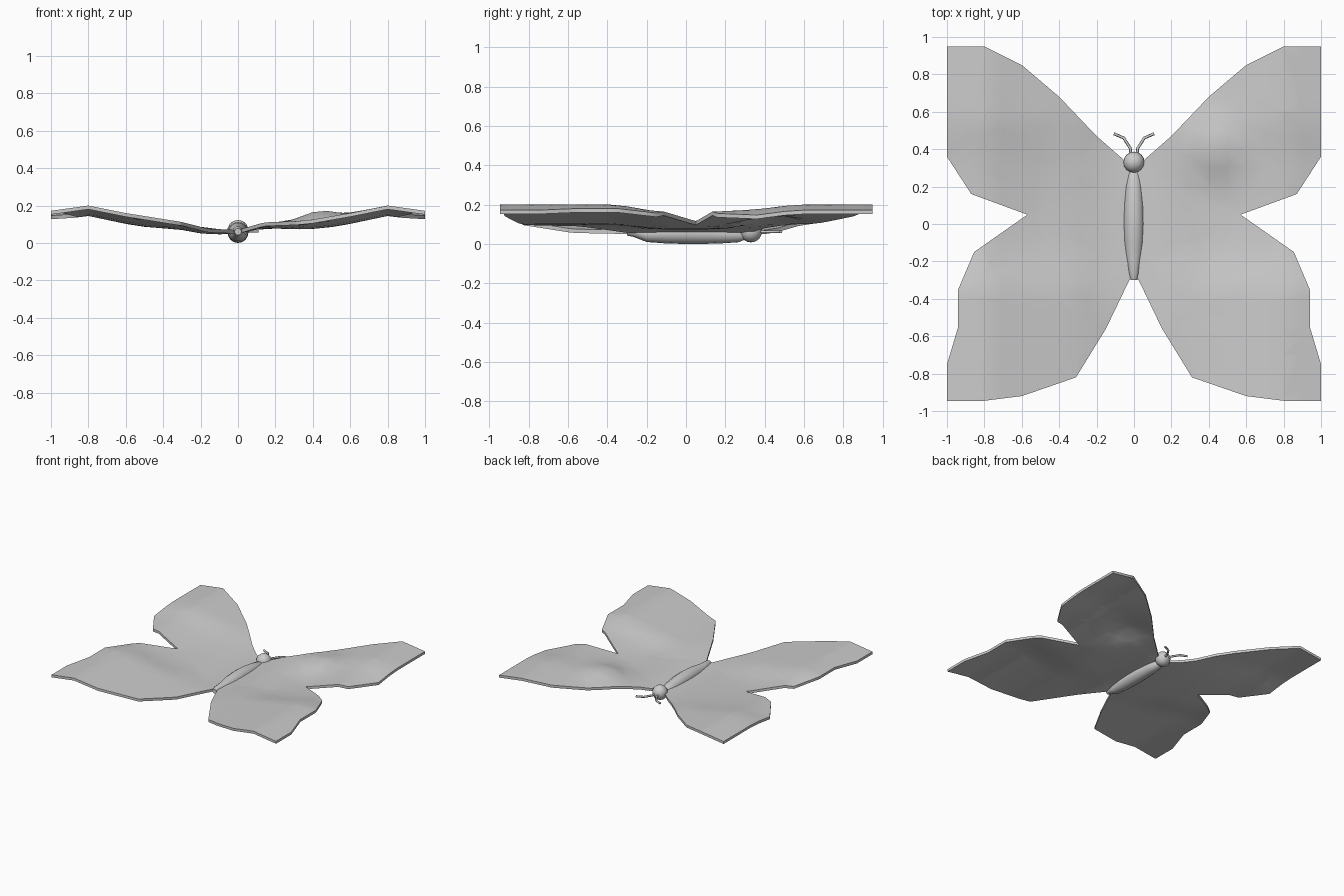
import bpy, bmesh, math
from mathutils import Vector, Matrix

if "Cube" in bpy.data.objects:
    bpy.data.objects.remove(bpy.data.objects["Cube"])


def interp(pts, v):
    """Piecewise-linear lookup."""
    if v <= pts[0][0]:
        return pts[0][1]
    for (a, p), (b, q) in zip(pts, pts[1:]):
        if v <= b:
            return p + (q - p) * (v - a) / (b - a)
    return pts[-1][1]


def finish(name, bm, angle=30):
    bmesh.ops.recalc_face_normals(bm, faces=bm.faces)
    me = bpy.data.meshes.new(name)
    bm.to_mesh(me)
    bm.free()
    ob = bpy.data.objects.new(name, me)
    bpy.context.collection.objects.link(ob)
    bpy.ops.object.select_all(action='DESELECT')
    ob.select_set(True)
    bpy.context.view_layer.objects.active = ob
    bpy.ops.object.shade_smooth_by_angle(angle=math.radians(angle))
    return ob


# Wing outline (one side) and its height profiles
OUTLINE = [(0, .30), (.04, .33), (.2, .47), (.4, .68), (.6, .85), (.8, .95), (1, .95),
           (1, .36), (.87, .16), (.57, .05), (.855, -.15), (.94, -.35), (.94, -.55),
           (1, -.75), (1, -.945), (.8, -.945), (.6, -.92), (.31, -.82), (.15, -.56),
           (.02, -.29), (0, -.26)]
RISE = {-1: [(0, .07), (.16, .076), (.3, .112), (.6, .16), (.8, .2), (1, .172)],
        1: [(0, .07), (.14, .11), (.36, .118), (.6, .16), (.8, .2), (1, .172)]}
DIP = [(-.35, 0), (-.15, .035), (.05, .038), (.16, .035), (.36, .025), (.55, 0)]


def wing(name, side):
    bm = bmesh.new()
    bm.faces.new([bm.verts.new((x * side, y, 0)) for x, y in OUTLINE])
    bmesh.ops.triangulate(bm, faces=bm.faces)
    # cut into a grid so the sheet can bend
    for i in range(-9, 10):
        for co, no in (((i * .1, 0, 0), (1, 0, 0)), ((0, i * .1, 0), (0, 1, 0))):
            bmesh.ops.bisect_plane(bm, geom=bm.verts[:] + bm.edges[:] + bm.faces[:],
                                   plane_co=co, plane_no=no, dist=1e-4)
    for v in bm.verts:
        x, y = abs(v.co.x), v.co.y
        z = interp(RISE[side], x) - interp(DIP, y) * min(1, x / .5)
        if side > 0:  # raised fold on the right forewing
            z += .058 * math.exp(-((x - .43) ** 2 + (y - .4) ** 2) / .02)
        v.co.z = z
    # give the sheet thickness
    top = bm.faces[:]
    low = bmesh.ops.extrude_face_region(bm, geom=top, use_keep_orig=True)['geom']
    for v in low:
        if isinstance(v, bmesh.types.BMVert):
            v.co.z -= .02
    finish(name, bm, 40)


wing("left_wings", -1)
wing("right_wings", 1)

# Body: lathed spindle along y
bm = bmesh.new()
PROFILE = [(-.3, .018), (-.27, .026), (-.2, .04), (-.1, .052), (0, .056), (.1, .054),
           (.2, .046), (.27, .036), (.3, .02)]
rings = []
for y, r in PROFILE:
    rings.append([bm.verts.new((r * math.cos(a * math.pi / 8), y,
                                .06 - .15 * y * y + r * math.sin(a * math.pi / 8) + .018 * (y < -.25)))
                  for a in range(16)])
for p, q in zip(rings, rings[1:]):
    for i in range(16):
        bm.faces.new((p[i], p[(i + 1) % 16], q[(i + 1) % 16], q[i]))
bm.faces.new(rings[0])
bm.faces.new(rings[-1])
body = finish("body", bm)
low = min(v.co.z for v in body.data.vertices)
body.location.z = -low

# Head
bm = bmesh.new()
bmesh.ops.create_uvsphere(bm, u_segments=16, v_segments=10, radius=.057,
                          matrix=Matrix.Translation((0, .33, .065)))
finish("head", bm, 45)

# Antennae: bent round tubes
for side, name in ((-1, "left_antenna"), (1, "right_antenna")):
    cu = bpy.data.curves.new(name, 'CURVE')
    cu.dimensions = '3D'
    cu.bevel_depth = .008
    cu.bevel_resolution = 1
    cu.use_fill_caps = True
    path = [(.015, .36), (.02, .405), (.055, .46), (.108, .483)]
    sp = cu.splines.new('POLY')
    sp.points.add(len(path) - 1)
    for p, (x, y) in zip(sp.points, path):
        p.co = (x * side, y, .062, 1)
    ob = bpy.data.objects.new(name, cu)
    bpy.context.collection.objects.link(ob)
